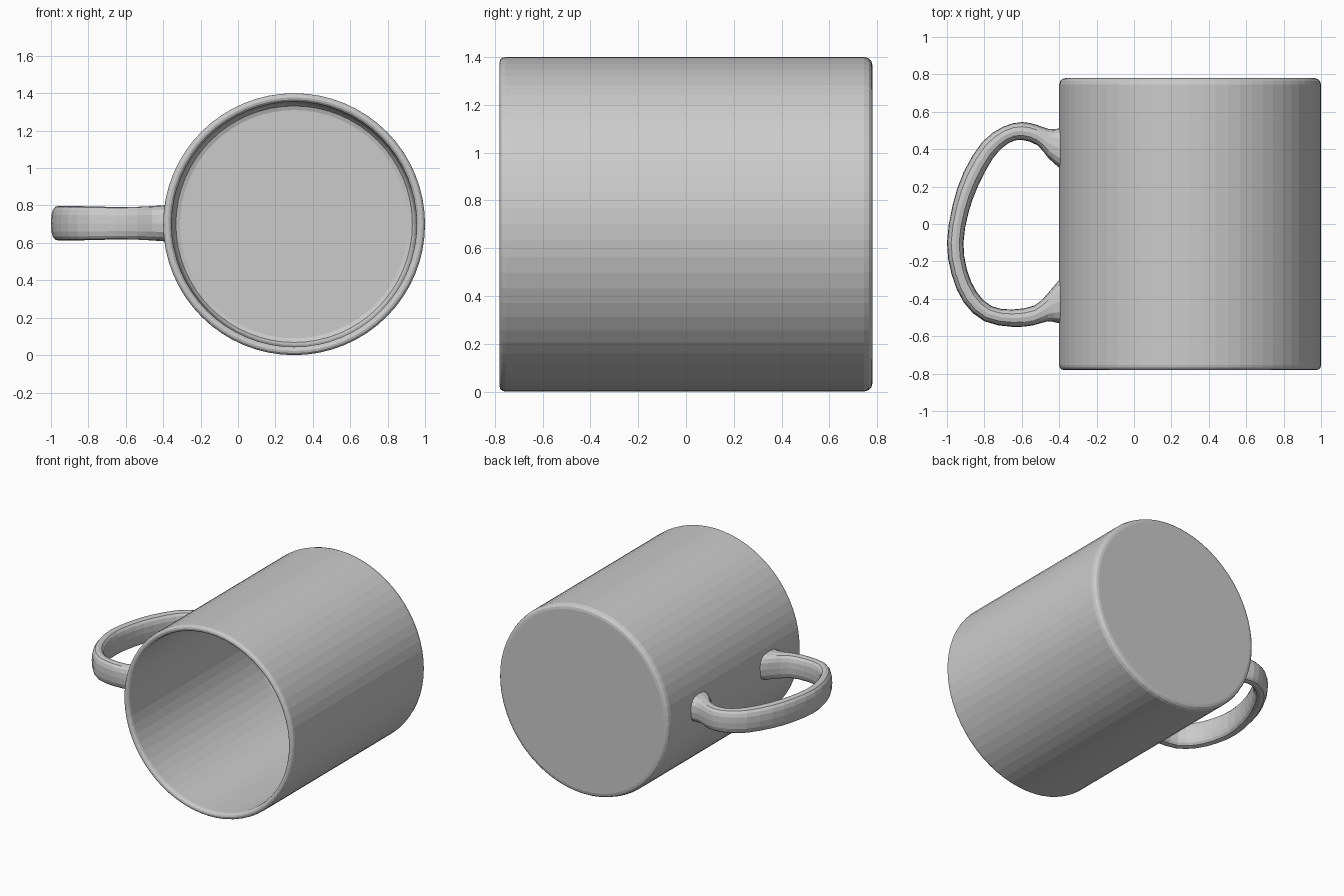
import bpy, bmesh, math
from mathutils import Vector

if "Cube" in bpy.data.objects:
    bpy.data.objects.remove(bpy.data.objects["Cube"])

CX, CZ = 0.30, 0.70      # mug axis, running along y
SIDES = 64

grey = bpy.data.materials.new("light_grey")
grey.diffuse_color = (0.6, 0.6, 0.6, 1)
grey.use_nodes = True
grey.node_tree.nodes["Principled BSDF"].inputs["Base Color"].default_value = grey.diffuse_color


def make(name, rings, close_ends):
    """Skin a list of vertex rings; optional caps at both ends."""
    bm = bmesh.new()
    loops = [[bm.verts.new(p) for p in ring] for ring in rings]
    for a, b in zip(loops, loops[1:]):
        n = len(a)
        for i in range(n):
            j = (i + 1) % n
            bm.faces.new((a[i], a[j], b[j], b[i]))
    if close_ends:
        bm.faces.new(loops[0])
        bm.faces.new(loops[-1])
    bmesh.ops.recalc_face_normals(bm, faces=bm.faces)
    mesh = bpy.data.meshes.new(name)
    bm.to_mesh(mesh)
    bm.free()
    mesh.materials.append(grey)
    obj = bpy.data.objects.new(name, mesh)
    bpy.context.collection.objects.link(obj)
    return obj


# Cup body: (radius, y) profile from outer base, over the rim, to inner floor
profile = [(0.665, 0.78), (0.682, 0.776), (0.694, 0.765), (0.70, 0.745),
           (0.70, -0.755), (0.697, -0.768), (0.689, -0.777), (0.678, -0.78),
           (0.667, -0.777), (0.658, -0.768), (0.655, -0.755),
           (0.65, 0.66), (0.645, 0.69), (0.632, 0.712), (0.61, 0.72)]
rings = []
for r, y in profile:
    rings.append([Vector((CX + r * math.cos(t), y, CZ + r * math.sin(t)))
                  for t in (2 * math.pi * i / SIDES for i in range(SIDES))])
make("cup_body", rings, True)

# Handle: (outer x, outer y, inner x, inner y, half width) stations
stations = [(-0.37, 0.52, -0.37, 0.28, 0.098), (-0.405, 0.51, -0.405, 0.305, 0.096),
            (-0.455, 0.508, -0.46, 0.355, 0.092), (-0.52, 0.53, -0.515, 0.42, 0.088),
            (-0.60, 0.545, -0.60, 0.45, 0.086), (-0.70, 0.52, -0.675, 0.43, 0.086),
            (-0.81, 0.44, -0.755, 0.35, 0.088), (-0.91, 0.28, -0.835, 0.20, 0.090),
            (-0.97, 0.10, -0.885, 0.06, 0.092), (-1.00, -0.10, -0.912, -0.10, 0.093),
            (-0.975, -0.27, -0.893, -0.245, 0.093), (-0.91, -0.42, -0.84, -0.365, 0.092),
            (-0.80, -0.52, -0.76, -0.44, 0.090), (-0.65, -0.55, -0.65, -0.457, 0.087),
            (-0.54, -0.542, -0.53, -0.435, 0.088), (-0.46, -0.52, -0.46, -0.37, 0.092),
            (-0.405, -0.53, -0.405, -0.305, 0.096), (-0.37, -0.535, -0.37, -0.28, 0.098)]


def catmull(p0, p1, p2, p3, t):
    return [0.5 * (2 * b + (c - a) * t + (2 * a - 5 * b + 4 * c - d) * t * t
                   + (3 * b - a - 3 * c + d) * t ** 3)
            for a, b, c, d in zip(p0, p1, p2, p3)]


def power(v, e):
    return math.copysign(abs(v) ** e, v)


path = []
last = len(stations) - 1
for i in range(last):
    quad = [stations[min(max(i + k, 0), last)] for k in (-1, 0, 1, 2)]
    path += [catmull(*quad, t) for t in (0, 0.5)]
path.append(stations[-1])

rings = []
for ox, oy, ix, iy, half in path:
    outer, inner = Vector((ox, oy, 0)), Vector((ix, iy, 0))
    mid, arm = (outer + inner) / 2, (outer - inner) / 2
    ring = []
    for k in range(16):          # rounded-rectangle section
        a = 2 * math.pi * k / 16
        ring.append(mid + arm * power(math.cos(a), 0.75)
                    + Vector((0, 0, 0.705 + half * power(math.sin(a), 0.75))))
    rings.append(ring)
make("handle", rings, True)
